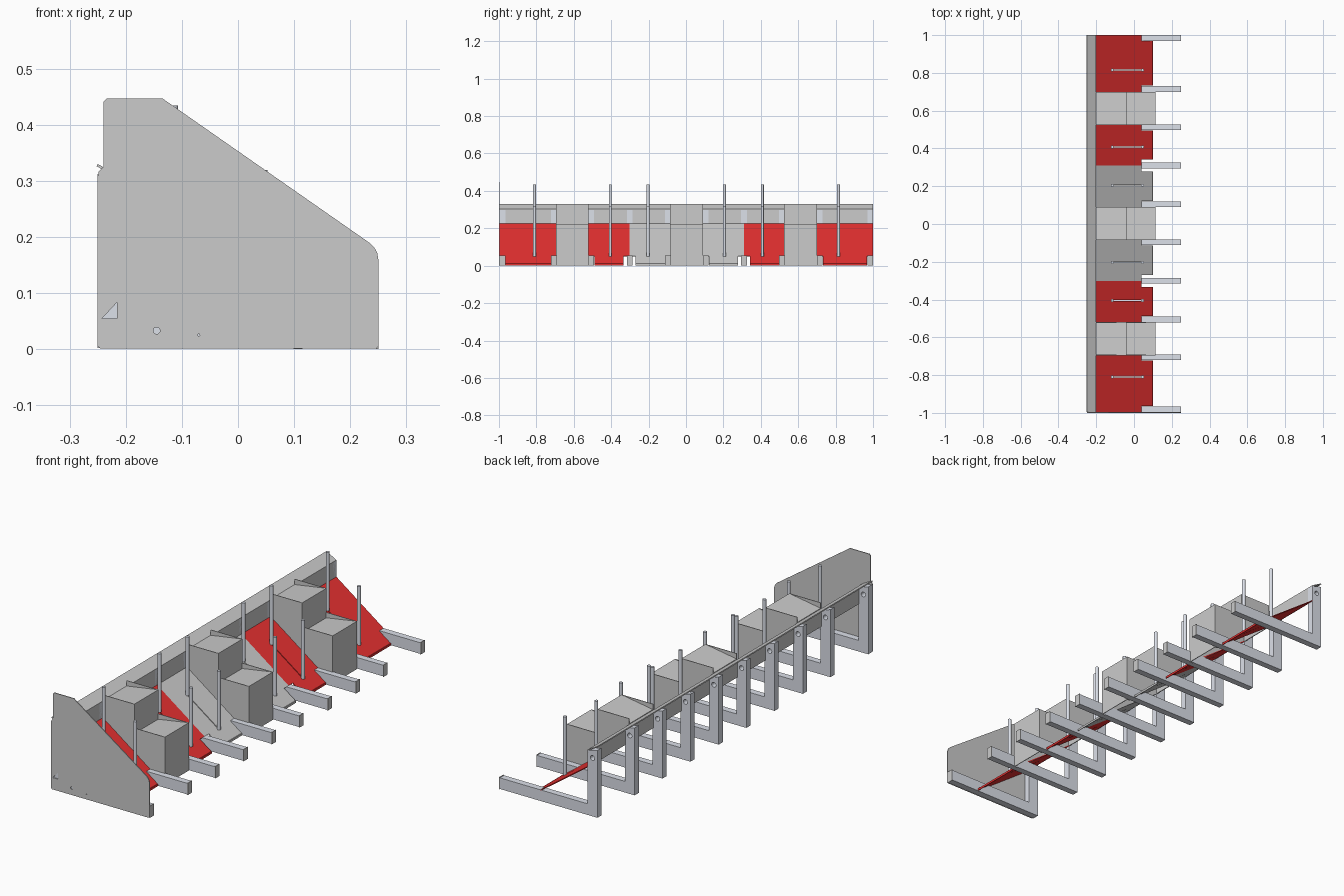
import bpy, bmesh, math
from mathutils import Vector

if "Cube" in bpy.data.objects:
    bpy.data.objects.remove(bpy.data.objects["Cube"])


def material(name, col):
    m = bpy.data.materials.new(name)
    m.diffuse_color = (*col, 1)
    m.use_nodes = True
    m.node_tree.nodes["Principled BSDF"].inputs["Base Color"].default_value = m.diffuse_color
    return m


RED = material("red_paint", (0.8, 0.03, 0.03))
STEEL = material("light_steel", (0.72, 0.75, 0.82))


def mesh_object(name, bm, mat=None):
    bmesh.ops.recalc_face_normals(bm, faces=bm.faces)
    me = bpy.data.meshes.new(name)
    bm.to_mesh(me)
    bm.free()
    ob = bpy.data.objects.new(name, me)
    bpy.context.collection.objects.link(ob)
    if mat:
        me.materials.append(mat)
    return ob


def plate(name, pts, push, mat=None):
    """Flat polygon of 3D points, thickened along the push vector."""
    bm = bmesh.new()
    f = bm.faces.new([bm.verts.new(p) for p in pts])
    ext = bmesh.ops.extrude_face_region(bm, geom=[f])["geom"]
    vs = [v for v in ext if isinstance(v, bmesh.types.BMVert)]
    bmesh.ops.translate(bm, verts=vs, vec=Vector(push))
    return mesh_object(name, bm, mat)


def side_profile(name, xz, y0, y1, mat=None):
    return plate(name, [(x, y0, z) for x, z in xz], (0, y1 - y0, 0), mat)


def box(name, x0, x1, y0, y1, z0, z1, mat=None):
    return side_profile(name, [(x0, z0), (x1, z0), (x1, z1), (x0, z1)], y0, y1, mat)


def disc(cx, cz, r, n=16):
    return [(cx + r * math.cos(2 * math.pi * i / n),
             cz + r * math.sin(2 * math.pi * i / n)) for i in range(n)]


def cut(ob, cutter):
    cutter.hide_render = True
    cutter.display_type = 'WIRE'
    m = ob.modifiers.new("cut", 'BOOLEAN')
    m.operation = 'DIFFERENCE'
    m.solver = 'EXACT'
    m.object = cutter


def slope(x):
    return 0.225 - (x + 0.2) * 0.717


# End plate with its small openings
end = side_profile("end_plate", [
    (-0.245, 0.001), (0.246, 0.001), (0.25, 0.005), (0.25, 0.16), (0.248, 0.172),
    (0.243, 0.181), (0.235, 0.189), (-0.135, 0.447), (-0.234, 0.447), (-0.24, 0.441),
    (-0.24, 0.325), (-0.248, 0.317), (-0.25, 0.308), (-0.25, 0.006)], -1.0, -0.996)
cut(end, side_profile("triangle_cutter", [(-0.242, 0.055), (-0.216, 0.055), (-0.216, 0.083)], -1.05, -0.997 + 0.05))
cut(end, side_profile("round_cutter", disc(-0.145, 0.033, 0.006), -1.05, -0.95))
cut(end, side_profile("pin_cutter", disc(-0.07, 0.025, 0.002, 8), -1.05, -0.95))

# L-shaped support frames
upright_hole = side_profile("upright_hole_cutter", disc(-0.225, 0.27, 0.011), -1.1, 1.1)
for y in (-0.981, -0.706, -0.506, -0.301, -0.096, 0.105, 0.31, 0.513, 0.715, 0.985):
    leg = side_profile("support_frame", [
        (-0.25, 0.002), (0.246, 0.002), (0.246, 0.053), (-0.2, 0.053),
        (-0.2, 0.298), (-0.25, 0.312)], y - 0.015, y + 0.015, STEEL)
    cut(leg, upright_hole)
    box("foot_cap", 0.246, 0.25, y - 0.015, y + 0.015, 0.0, 0.055)

# Folded back rail running the whole length
side_profile("back_rail", [
    (-0.25, 0.33), (-0.2, 0.302), (-0.2, 0.222), (-0.204, 0.222),
    (-0.204, 0.299), (-0.252, 0.326)], -0.996, 1.0)

# Sloping panels with a slot and two posts each
for name, y0, y1, yp, mat in (
        ("red_ramp", -0.996, -0.691, -0.81, RED), ("red_ramp", -0.52, -0.301, -0.405, RED),
        ("grey_ramp", -0.301, -0.081, -0.203, None), ("grey_ramp", 0.09, 0.31, 0.205, None),
        ("red_ramp", 0.31, 0.528, 0.408, RED), ("red_ramp", 0.70, 1.0, 0.815, RED)):
    n = 0.032
    outline = [(-0.2, y0), (0.04, y0), (0.04, y0 + n), (0.1, y0 + n),
               (0.1, y1 - n), (0.04, y1 - n), (0.04, y1), (-0.2, y1)]
    ramp = plate(name, [(x, y, slope(x)) for x, y in outline], (-0.0023, 0, -0.0033), mat)
    cut(ramp, box("slot_cutter", -0.115, 0.045, yp - 0.002, yp + 0.002, 0.0, 0.3))
    # Turned-down lower lip
    box(name + "_lip", 0.097, 0.1, y0 + n, y1 - n, 0.002, slope(0.1) + 0.002, mat)
    for x in (-0.115, 0.045):
        bm = bmesh.new()
        bmesh.ops.create_cone(bm, cap_ends=True, segments=16, radius1=0.008,
                              radius2=0.008, depth=0.27)
        bmesh.ops.translate(bm, verts=bm.verts, vec=(x, yp, slope(x) + 0.135))
        post = mesh_object("post", bm, STEEL)
        bpy.context.view_layer.objects.active = post
        post.select_set(True)
        bpy.ops.object.shade_smooth_by_angle()
        post.select_set(False)

# Stepped sheet-metal boxes, tops falling gently to the back
T = 0.003
for y0, y1 in ((-0.695, -0.52), (-0.085, 0.09), (0.523, 0.70)):
    stepped = [(0.115, 0.0), (0.115, 0.22), (-0.04, 0.22), (-0.04, 0.33),
               (-0.2, 0.33), (-0.2, 0.225), (0.1, 0.0)]
    side_profile("step_side", stepped, y0, y0 + T)
    side_profile("step_side", stepped, y1 - T, y1)
    box("lower_front", 0.112, 0.115, y0 + T, y1 - T, 0, 0.22)
    box("upper_front", -0.043, -0.04, y0 + T, y1 - T, 0.195, 0.33)
    for name, xa, xb, z in (("lower_top", -0.04, 0.112, 0.22), ("upper_top", -0.2, -0.043, 0.33)):
        side_profile(name, [(xa, z - 0.025), (xb, z), (xb, z - T), (xa, z - 0.025 - T)],
                     y0 + T, y1 - T)
